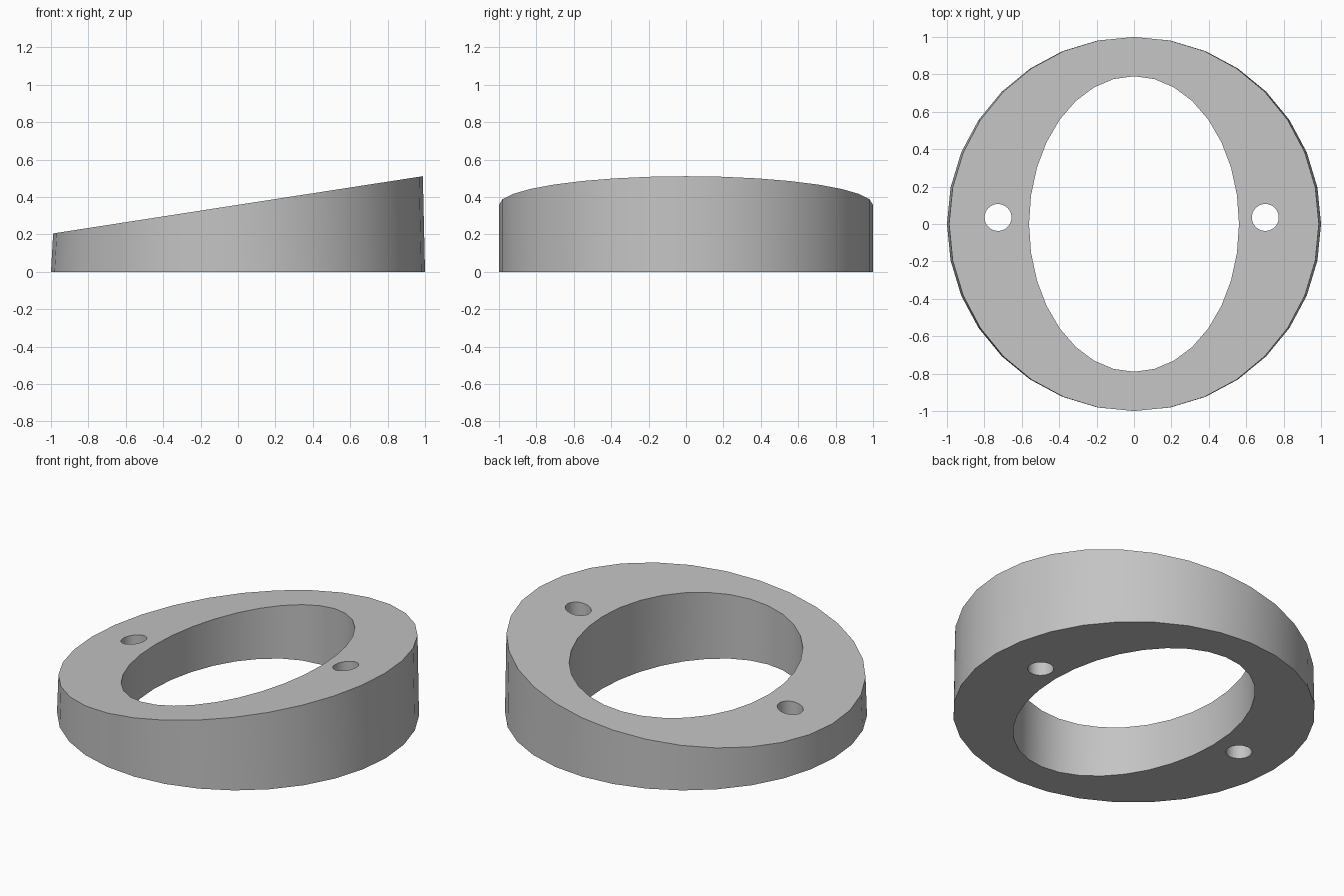
import bpy, bmesh, math

cube = bpy.data.objects.get("Cube")
if cube:
    bpy.data.objects.remove(cube, do_unlink=True)

SEGMENTS = 32
MID_HEIGHT = 0.358
TILT = math.radians(8.8)

grey = bpy.data.materials.new("plain_grey")
grey.use_nodes = True
colour = (0.55, 0.55, 0.55, 1)
grey.diffuse_color = colour
grey.node_tree.nodes["Principled BSDF"].inputs["Base Color"].default_value = colour

bm = bmesh.new()


def add_wall(cx, cy, rx, ry, squeeze):
    """Wall from the flat base up to the sloped top; returns its rim edges."""
    low, high = [], []
    for i in range(SEGMENTS):
        a = math.tau * i / SEGMENTS
        x, y = cx + rx * math.cos(a), cy + ry * math.sin(a)
        low.append(bm.verts.new((x, y, 0)))
        tx = x * squeeze
        high.append(bm.verts.new((tx, y, MID_HEIGHT + tx * math.tan(TILT))))
    for i in range(SEGMENTS):
        j = (i + 1) % SEGMENTS
        bm.faces.new((low[i], low[j], high[j], high[i]))
    return [[bm.edges.get((ring[i], ring[i - 1])) for i in range(SEGMENTS)]
            for ring in (low, high)]


# Outer wall, oval opening and two vertical screw holes
walls = [
    add_wall(0, 0, 1, 1, math.cos(TILT)),
    add_wall(0, 0, 0.568, 0.79, math.cos(TILT)),
    add_wall(-0.727, 0.035, 0.072, 0.072, 1),
    add_wall(0.702, 0.035, 0.072, 0.072, 1),
]

# Flat base and sloped top
for level in (0, 1):
    rims = [e for wall in walls for e in wall[level]]
    bmesh.ops.triangle_fill(bm, edges=rims, use_beauty=True)
bmesh.ops.recalc_face_normals(bm, faces=bm.faces[:])

mesh = bpy.data.meshes.new("wedge_ring")
bm.to_mesh(mesh)
bm.free()
mesh.materials.append(grey)
ring = bpy.data.objects.new("wedge_ring", mesh)
bpy.context.collection.objects.link(ring)

bpy.ops.object.select_all(action="DESELECT")
ring.select_set(True)
bpy.context.view_layer.objects.active = ring
bpy.ops.object.shade_smooth_by_angle(angle=math.radians(30))
